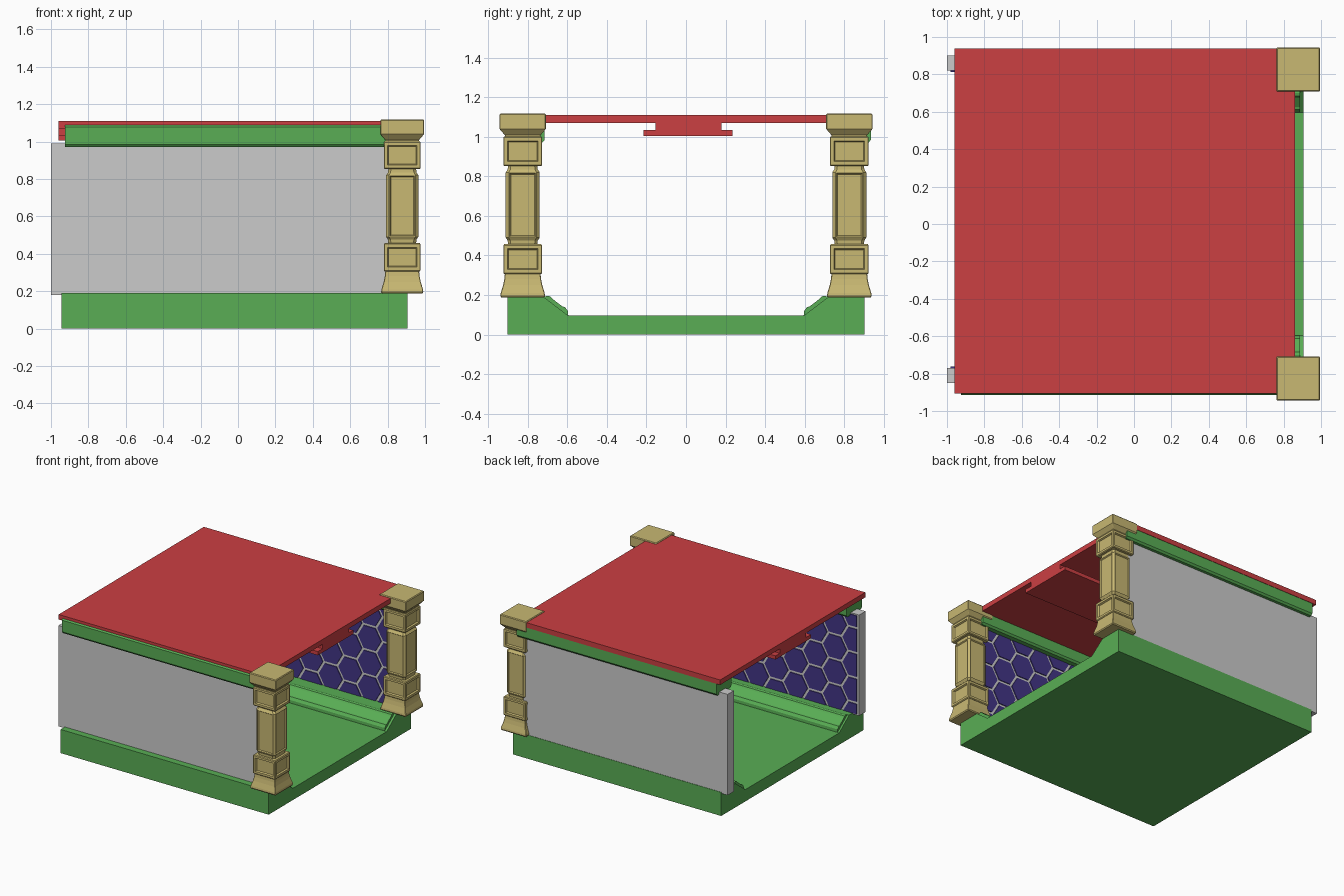
import bpy, bmesh, math
from mathutils import Vector

if "Cube" in bpy.data.objects:
    bpy.data.objects.remove(bpy.data.objects["Cube"])


def material(name, rgb):
    m = bpy.data.materials.new(name)
    m.diffuse_color = (*rgb, 1)
    m.use_nodes = True
    m.node_tree.nodes["Principled BSDF"].inputs["Base Color"].default_value = m.diffuse_color
    return m


GREEN = material("green", (0.10, 0.42, 0.09))
RED = material("red", (0.60, 0.05, 0.055))
TAN = material("tan", (0.58, 0.48, 0.17))
PURPLE = material("purple", (0.055, 0.035, 0.24))


def finish(name, bm, mat=None):
    bmesh.ops.recalc_face_normals(bm, faces=bm.faces)
    me = bpy.data.meshes.new(name)
    bm.to_mesh(me)
    bm.free()
    ob = bpy.data.objects.new(name, me)
    bpy.context.collection.objects.link(ob)
    if mat:
        me.materials.append(mat)
    return ob


def add_box(bm, lo, hi):
    vs = bmesh.ops.create_cube(bm, size=1)["verts"]
    for v in vs:
        v.co = Vector([l + (c + 0.5) * (h - l) for c, l, h in zip(v.co, lo, hi)])


def add_prism(bm, profile, x0, x1):
    """Extrude a (y, z) profile along x."""
    f = bm.faces.new([bm.verts.new((x0, y, z)) for y, z in profile])
    new = bmesh.ops.extrude_face_region(bm, geom=[f])["geom"]
    bmesh.ops.translate(bm, vec=(x1 - x0, 0, 0),
                        verts=[g for g in new if isinstance(g, bmesh.types.BMVert)])


def add_stack(bm, cx, cy, rings):
    """Loft chamfered squares given as (z, half width, chamfer); returns side faces per step."""
    loops = []
    for z, h, c in rings:
        k = h - c
        pts = [(h, -k), (h, k), (k, h), (-k, h), (-h, k), (-h, -k), (-k, -h), (k, -h)]
        loops.append([bm.verts.new((cx + x, cy + y, z)) for x, y in pts])
    steps = []
    for a, b in zip(loops, loops[1:]):
        steps.append([bm.faces.new((a[i], a[(i + 1) % 8], b[(i + 1) % 8], b[i])) for i in range(8)])
    bm.faces.new(loops[0][::-1])
    bm.faces.new(loops[-1])
    return steps


def panel(bm, faces, margin, depth):
    """Recess a bordered panel into each wide side face."""
    bm.normal_update()
    wide = faces[0::2]
    bmesh.ops.inset_individual(bm, faces=wide, thickness=margin, depth=0)
    bmesh.ops.inset_individual(bm, faces=wide, thickness=0.008, depth=-depth)


# Floor tray with raised sloping sides
half = [(0.595, 0.095), (0.72, 0.19), (0.903, 0.19), (0.903, 0)]
bm = bmesh.new()
add_prism(bm, half + [(-y, z) for y, z in reversed(half)], -0.945, 0.905)
finish("floor_tray", bm, GREEN)

# Stepped trim strips lying on the slopes
strip = [(0.595, 0.09), (0.597, 0.118), (0.612, 0.138), (0.625, 0.142), (0.675, 0.180),
         (0.685, 0.192), (0.70, 0.196), (0.72, 0.19), (0.72, 0.15)]
for side, label in ((-1, "front"), (1, "back")):
    bm = bmesh.new()
    add_prism(bm, [(side * y, z) for y, z in strip], -0.93, 0.887)
    finish(label + "_floor_trim", bm, GREEN)

# Walls, hexagon tiles, and the beams along the wall tops
PITCH, R = 0.2, 0.104
for label, y0, y1, inner, bc, bh in (("front", -0.85, -0.77, 1, -0.815, 0.10),
                                     ("back", 0.82, 0.90, -1, 0.84, 0.095)):
    bm = bmesh.new()
    add_box(bm, (-1, y0, 0.18), (0.82, y1, 0.99))
    finish(label + "_wall", bm)

    face_y = y1 if inner > 0 else y0
    bm = bmesh.new()
    for col in range(12):
        for row in range(6):
            cx = -0.96 + col * PITCH * 0.866
            cz = 0.18 + (row + 0.5 * (col % 2)) * PITCH
            bm.faces.new([bm.verts.new((cx + R * math.cos(math.pi * k / 3), face_y - inner * 0.002,
                                        cz + R * math.sin(math.pi * k / 3))) for k in range(6)])
    # trim the tile field to the wall
    for co, no in (((-0.98, 0, 0), (-1, 0, 0)), ((0.82, 0, 0), (1, 0, 0)),
                   ((0, 0, 0.19), (0, 0, -1)), ((0, 0, 0.98), (0, 0, 1))):
        bmesh.ops.bisect_plane(bm, geom=bm.verts[:] + bm.edges[:] + bm.faces[:],
                               plane_co=co, plane_no=no, clear_outer=True)
    new = bmesh.ops.extrude_face_region(bm, geom=bm.faces[:])["geom"]
    bmesh.ops.translate(bm, vec=(0, inner * 0.009, 0),
                        verts=[g for g in new if isinstance(g, bmesh.types.BMVert)])
    finish(label + "_hex_tiles", bm, PURPLE)

    bm = bmesh.new()
    beam = [(-bh + 0.012, 0.97), (-bh, 0.985), (-bh, 1.078), (-bh + 0.012, 1.09)]
    add_prism(bm, [(bc + y, z) for y, z in beam] + [(bc - y, z) for y, z in reversed(beam)],
              -0.925, 0.85)
    finish(label + "_beam", bm, GREEN)

# Roof slab with a T-shaped rail underneath
bm = bmesh.new()
add_prism(bm, [(-0.905, 1.07), (-0.905, 1.11), (0.938, 1.11), (0.938, 1.07),
               (0.18, 1.07), (0.18, 1.035), (0.235, 1.035), (0.235, 1.005),
               (-0.215, 1.005), (-0.215, 1.035), (-0.155, 1.035), (-0.155, 1.07)], -0.96, 0.86)
finish("roof_slab", bm, RED)

# Corner columns
for label, cy in (("front", -0.826), ("back", 0.826)):
    cx = 0.878
    bm = bmesh.new()
    # flared foot
    add_stack(bm, cx, cy, [(0.187, 0.108, 0.003), (0.195, 0.113, 0.003), (0.21, 0.111, 0.003),
                           (0.25, 0.099, 0.003), (0.28, 0.093, 0.003), (0.31, 0.090, 0.003)])
    # panelled blocks
    for z0, z1 in ((0.305, 0.457), (0.852, 1.002)):
        s = add_stack(bm, cx, cy, [(z0, 0.093, 0.003), (z0 + 0.006, 0.098, 0.003),
                                   (z1 - 0.006, 0.098, 0.003), (z1, 0.093, 0.003)])
        panel(bm, s[1], 0.024, 0.012)
    # chamfered shaft
    s = add_stack(bm, cx, cy, [(0.45, 0.074, 0.014), (0.475, 0.076, 0.014), (0.49, 0.086, 0.016),
                               (0.82, 0.086, 0.016), (0.835, 0.076, 0.014), (0.86, 0.074, 0.014)])
    panel(bm, s[2], 0.006, 0.008)
    # cap
    add_stack(bm, cx, cy, [(0.995, 0.090, 0.003), (1.008, 0.090, 0.003), (1.035, 0.113, 0.003),
                           (1.04, 0.117, 0.003), (1.112, 0.117, 0.003), (1.118, 0.112, 0.003)])
    finish(label + "_column", bm, TAN)
